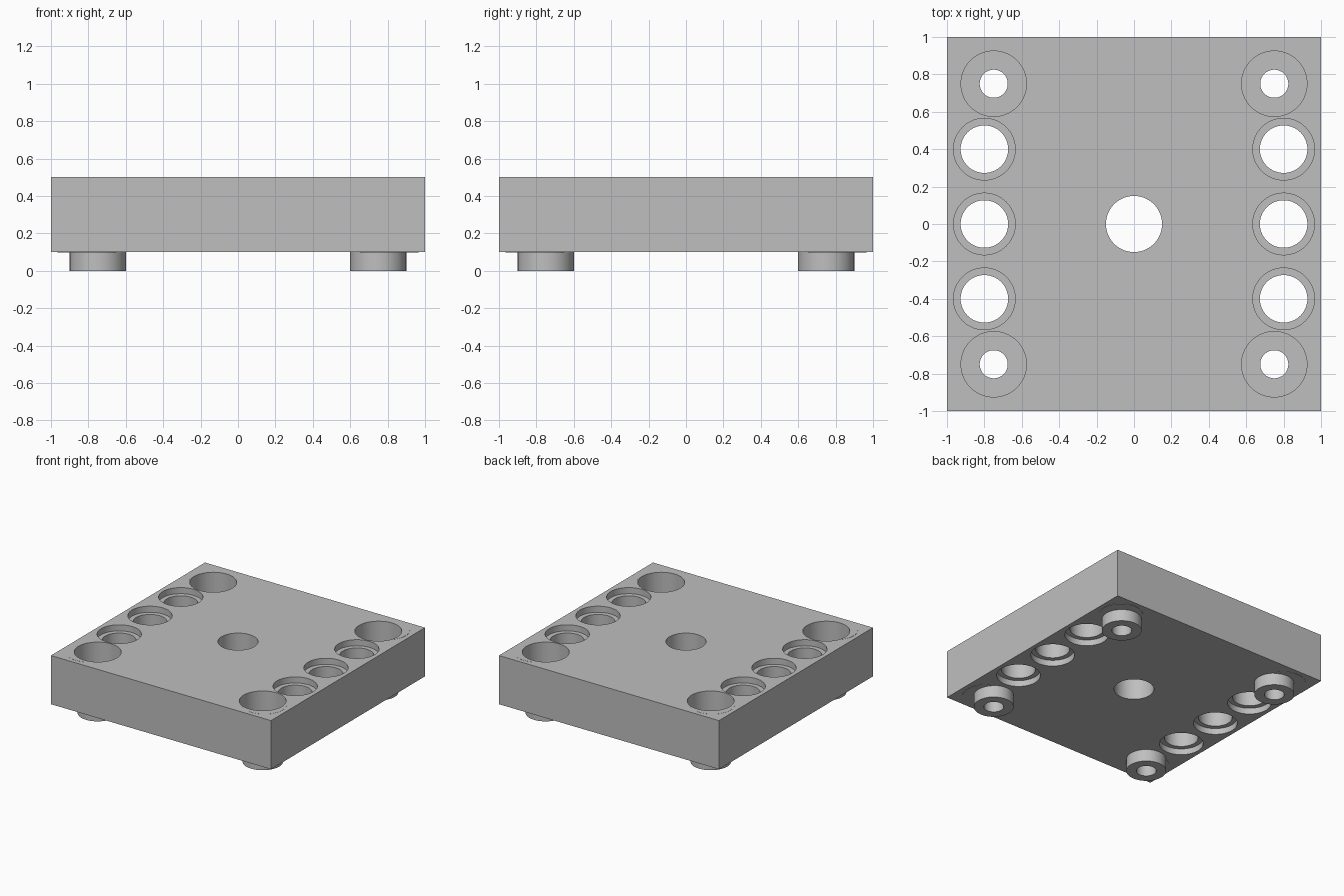
import bpy, bmesh, math

if "Cube" in bpy.data.objects:
    bpy.data.objects.remove(bpy.data.objects["Cube"])

SEG = 64
grey = bpy.data.materials.new("light grey")
grey.diffuse_color = (0.52, 0.52, 0.52, 1)
grey.use_nodes = True
grey.node_tree.nodes["Principled BSDF"].inputs["Base Color"].default_value = grey.diffuse_color


def add_lathe(bm, x, y, profile):
    """Closed solid of revolution about (x, y); profile is (radius, z) from bottom to top."""
    rings = [[bm.verts.new((x + r * math.cos(2 * math.pi * i / SEG),
                            y + r * math.sin(2 * math.pi * i / SEG), z))
              for i in range(SEG)] for r, z in profile]
    for a, b in zip(rings, rings[1:]):
        for i in range(SEG):
            j = (i + 1) % SEG
            bm.faces.new((a[i], a[j], b[j], b[i]))
    bm.faces.new(rings[0][::-1])
    bm.faces.new(rings[-1])


def make_object(name, bm):
    bmesh.ops.recalc_face_normals(bm, faces=bm.faces[:])
    mesh = bpy.data.meshes.new(name)
    bm.to_mesh(mesh)
    bm.free()
    ob = bpy.data.objects.new(name, mesh)
    bpy.context.collection.objects.link(ob)
    mesh.materials.append(grey)
    return ob


def lathes(name, spots, profile):
    bm = bmesh.new()
    for x, y in spots:
        add_lathe(bm, x, y, profile)
    return make_object(name, bm)


def corners(d):
    return [(sx * d, sy * d) for sx in (-1, 1) for sy in (-1, 1)]


# plate
bm = bmesh.new()
bmesh.ops.create_cube(bm, size=1)
for v in bm.verts:
    v.co = (v.co.x * 2, v.co.y * 2, v.co.z * 0.4 + 0.3)
plate = make_object("plate", bm)

# feet, and nearly flush plugs in the corners
feet = lathes("feet", corners(0.75), [(0.15, 0), (0.15, 0.15)])
plugs = lathes("corner_plugs", corners(0.8), [(0.165, 0.097), (0.165, 0.501)])

# cutter for all holes: corner sockets, stepped side holes, centre hole
bm = bmesh.new()
for x, y in corners(0.75):
    add_lathe(bm, x, y, [(0.075, -0.1), (0.075, 0.2), (0.175, 0.2), (0.175, 0.6)])
for x in (-0.8, 0.8):
    for y in (-0.4, 0, 0.4):
        add_lathe(bm, x, y, [(0.165, -0.1), (0.165, 0.15), (0.127, 0.15),
                             (0.127, 0.45), (0.165, 0.45), (0.165, 0.6)])
add_lathe(bm, 0, 0, [(0.15, -0.1), (0.15, 0.6)])
cutter = make_object("hole_cutter", bm)
cutter.hide_render = True

# cut the holes and bake the result
for ob in (plate, feet, plugs):
    mod = ob.modifiers.new("holes", 'BOOLEAN')
    mod.operation = 'DIFFERENCE'
    mod.solver = 'EXACT'
    mod.object = cutter
    bpy.ops.object.select_all(action='DESELECT')
    ob.select_set(True)
    bpy.context.view_layer.objects.active = ob
    bpy.ops.object.modifier_apply(modifier=mod.name)
    bpy.ops.object.shade_smooth_by_angle(angle=math.radians(30))
bpy.data.objects.remove(cutter)
